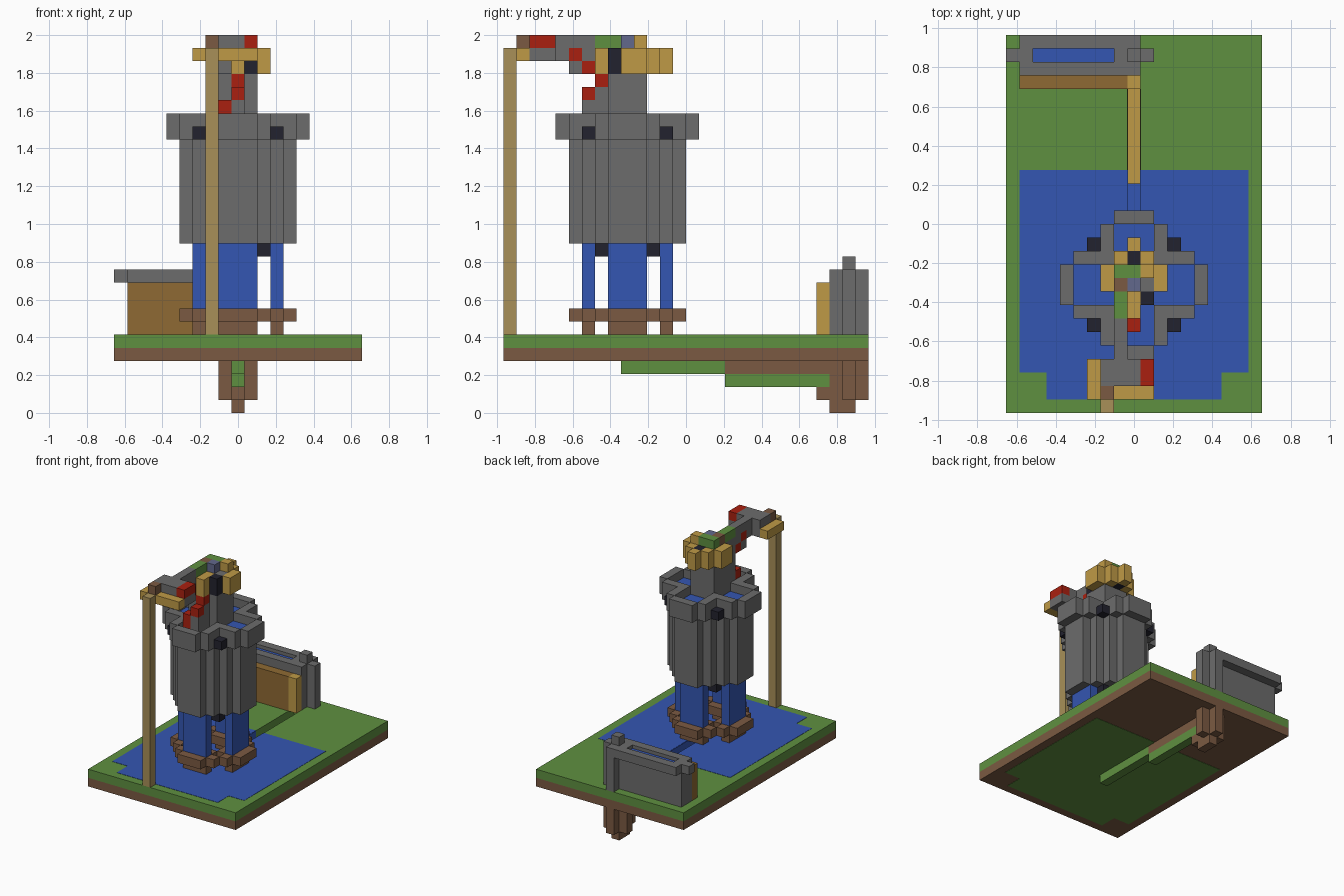
import bpy, bmesh

cube = bpy.data.objects.get("Cube")
if cube:
    bpy.data.objects.remove(cube, do_unlink=True)

U = 2 / 29  # one block
MID = 19    # twice the tower's centre, in blocks


def material(name, hexcode):
    def linear(c):
        c /= 255
        return c / 12.92 if c <= 0.04045 else ((c + 0.055) / 1.055) ** 2.4
    color = [linear(c) for c in bytes.fromhex(hexcode)] + [1]
    m = bpy.data.materials.new(name)
    m.use_nodes = True
    m.diffuse_color = color
    m.node_tree.nodes["Principled BSDF"].inputs["Base Color"].default_value = color
    return m


grass = material("grass green", "5F9040")
earth = material("earth brown", "7B5A42")
water = material("water blue", "3456B2")
stone = material("stone grey", "6C6C6C")
gold = material("gold", "BF9A46")
timber = material("timber brown", "8F6A33")
straw = material("straw tan", "A89058")
red = material("red", "AA2010")
black = material("near black", "22222E")
slate = material("slate blue", "62688C")


def part(name, mat, *boxes):
    """One object from boxes given as x, x, y, y, z, z limits in blocks."""
    bm = bmesh.new()
    for x0, x1, y0, y1, z0, z1 in boxes:
        geom = bmesh.ops.create_cube(bm, size=1)["verts"]
        for v in geom:
            v.co.x = ((x1 if v.co.x > 0 else x0) - 9.5) * U
            v.co.y = ((y1 if v.co.y > 0 else y0) - 14) * U
            v.co.z = (z1 if v.co.z > 0 else z0) * U
    mesh = bpy.data.meshes.new(name)
    bm.to_mesh(mesh)
    bm.free()
    mesh.materials.append(mat)
    obj = bpy.data.objects.new(name, mesh)
    bpy.context.collection.objects.link(obj)
    return obj


def around(*boxes):
    """Repeat boxes in four quarter turns about the tower axis."""
    out = []
    for b in boxes:
        for _ in range(4):
            out.append(b)
            x0, x1, y0, y1, z0, z1 = b
            b = (MID - y1, MID - y0, x0, x1, z0, z1)
    return out


def layer(rects, z0, z1):
    return [(*r, z0, z1) for r in rects]


# Ground slab, split around the central channel
ground = [(0, 9, 0, 28), (10, 19, 0, 28), (9, 10, 0, 9), (9, 10, 25, 28)]
part("earth_layer", earth, *layer(ground, 4, 5))
part("grass_layer", grass, *layer(ground, 5, 6))

# Pond surface and its underside
pond = [(3, 16, 1, 3), (1, 9, 3, 18), (10, 18, 3, 18), (9, 10, 3, 9)]
part("pond_surface", water, *layer(pond, 6, 6.03))
part("pond_underside", grass, *layer(pond, 3.97, 4))

# Channel: sides in the pond, stepped floor and trough below
part("channel_water", water, (9, 9.04, 9, 18, 4, 6), (9.96, 10, 9, 18, 4, 6),
     (9, 10, 9, 17, 4, 4.03))
part("trough", grass, (9, 10, 9, 17, 3, 4), (9, 10, 17, 25, 2, 3))
part("trough_sides", earth, (9, 9.05, 17, 25, 3, 4), (9.95, 10, 17, 25, 3, 4))
part("trough_floor", gold, (9.05, 9.95, 17, 25, 3, 3.03))

# Shaft below the ground
part("shaft", earth, (8, 11, 26, 27, 1, 4), (9, 10, 25, 28, 1, 4),
     (9, 10, 24, 25, 1, 2), (9, 10, 25, 27, 0, 1))

# Back wall with a gutter on top
part("back_wall", stone, (1, 9, 25, 27, 6, 10))
part("gutter", stone, (1, 10, 25, 26, 10, 11), (1, 10, 27, 28, 10, 11),
     (0, 2, 26, 27, 10, 11))
part("gutter_water", water, (2, 9, 26, 27, 10, 10.6))
part("wall_pillar", stone, (9, 10, 25, 28, 6, 11), (8, 11, 26, 27, 6, 11),
     (9, 10, 26, 27, 11, 12))
part("wall_panel", timber, (1, 9, 24, 25, 6, 10))
part("panel_post", gold, (9, 10, 24, 25, 6, 10))

# Falling water legs in basins
part("basin_bases", earth, *around((8, 11, 6, 7, 6, 7)))
part("basins", earth, *around((8, 11, 5, 6, 7, 8), (8, 11, 7, 8, 7, 8),
                              (7, 8, 6, 7, 7, 8), (11, 12, 6, 7, 7, 8)))
part("water_legs", water, *around((8, 11, 6, 7, 7, 13)))

# Tank: stepped round body, collar and water inside
steps = [(8 - n, 11 + n, 5 + n, 14 - n) for n in range(4)]
part("tank_body", stone, *layer(steps, 13, 21))
part("tank_collar", stone, *around((8, 11, 14, 15, 21, 23),
                                   (7, 8, 11, 14, 21, 23), (11, 12, 11, 14, 21, 23)))
part("tank_water", water, *layer([steps[0], steps[3]], 21, 22))
part("collar_studs", black, *around((6, 7, 6, 7, 21, 22)))
part("base_studs", black, *around((7, 8, 7, 8, 12, 13)))

# Neck and head
part("neck", stone, (8, 11, 8, 11, 22, 26), (8, 10, 7, 8, 22, 25),
     (8, 9, 7, 8, 25, 28), (8, 9, 8, 9, 26, 28), (8, 11, 9, 11, 26, 28),
     (9, 10, 6, 7, 22, 24))
part("head_cheeks", gold, (7, 8, 9, 11, 26, 28), (11, 12, 9, 11, 26, 28),
     (8, 9, 11, 12, 26, 28), (10, 11, 11, 12, 26, 28), (9, 10, 12, 13, 26, 28),
     (9, 10, 7, 9, 26, 28), (10, 11, 10, 11, 28, 29))
part("head_openings", black, (10, 11, 8, 9, 26, 28), (9, 10, 11, 12, 26, 28))
part("head_top", grass, (8, 9, 7, 9, 28, 29), (8, 10, 10, 11, 28, 29))
part("head_hatch", earth, (8, 9, 9, 10, 28, 29))
part("head_water", slate, (9, 10, 9, 10, 28, 29))
part("red_trail", red, (8, 9, 6, 7, 22, 24), (9, 10, 6, 7, 24, 25),
     (9, 10, 7, 8, 25, 26), (8, 9, 6, 7, 26, 27), (8, 9, 5, 6, 27, 28))

# Arm reaching forward, with its platform and pole
part("arm", stone, (8, 9, 4, 7, 28, 29), (8, 9, 4, 5, 27, 28),
     (8, 9, 6, 7, 27, 28), (8, 9, 5, 6, 26, 27))
part("platform", stone, (7, 11, 2, 4, 27, 28), (7, 10, 2, 4, 28, 29))
part("platform_flag", red, (10, 11, 2, 4, 28, 29))
part("platform_rim", gold, (6, 7, 1, 4, 27, 28), (7, 11, 1, 2, 27, 28))
part("pole_cap", earth, (7, 8, 1, 2, 28, 29))
part("pole", straw, (7, 8, 0, 1, 6, 28))
